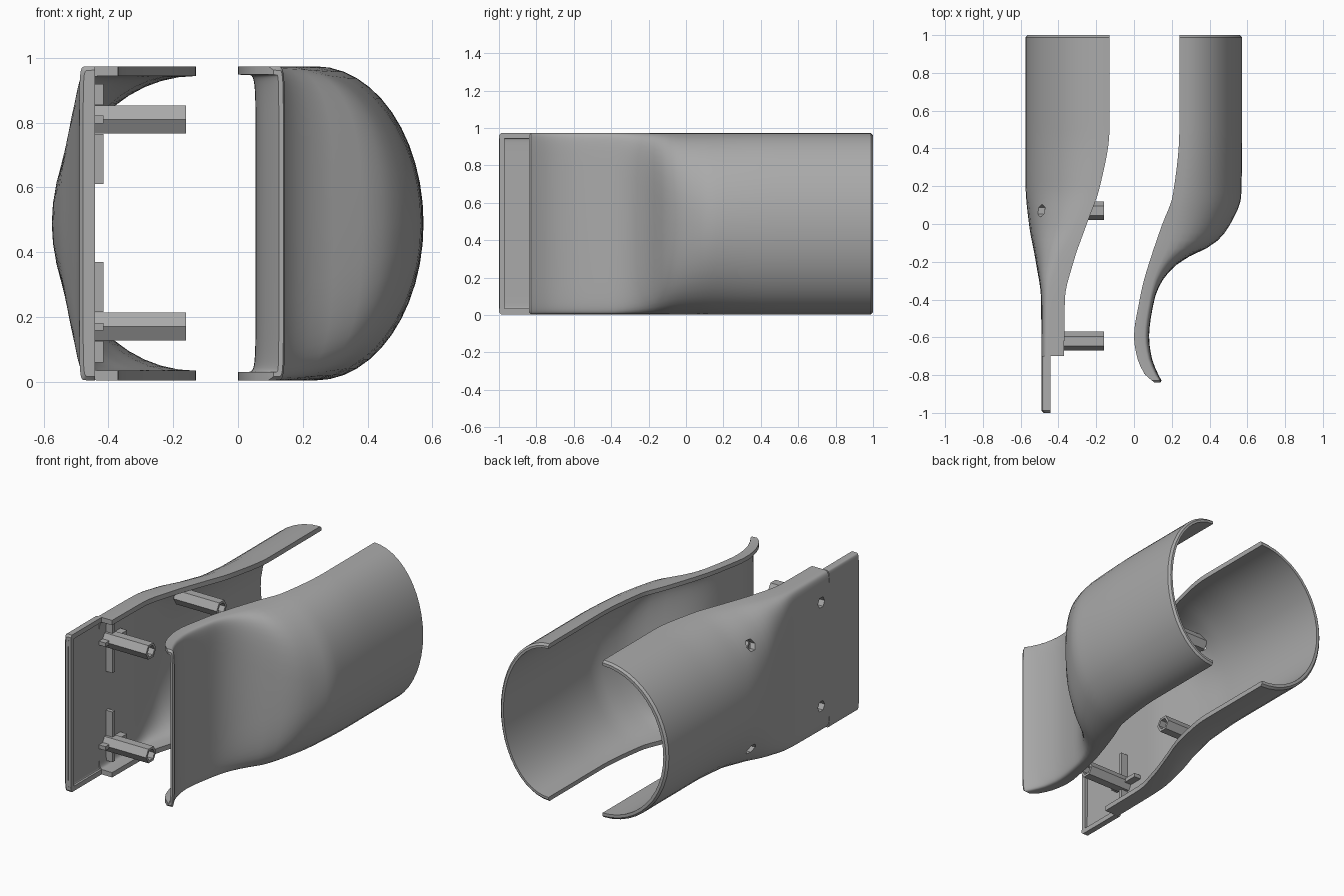
import bpy, bmesh
from math import sin, cos, pi, copysign
from mathutils import Matrix, Vector

cube = bpy.data.objects.get("Cube")
if cube:
    bpy.data.objects.remove(cube)

grey = bpy.data.materials.new("plain_grey")
grey.use_nodes = True
GREY = (0.4, 0.4, 0.4, 1)
grey.diffuse_color = GREY
grey.node_tree.nodes["Principled BSDF"].inputs["Base Color"].default_value = GREY

MID, HALF = 0.489, 0.485   # middle and half of the height


def add_object(name, bm, smooth=True):
    bmesh.ops.recalc_face_normals(bm, faces=bm.faces)
    mesh = bpy.data.meshes.new(name)
    bm.to_mesh(mesh)
    bm.free()
    mesh.materials.append(grey)
    ob = bpy.data.objects.new(name, mesh)
    bpy.context.collection.objects.link(ob)
    if smooth:
        bpy.ops.object.select_all(action='DESELECT')
        ob.select_set(True)
        bpy.context.view_layer.objects.active = ob
        bpy.ops.object.shade_smooth_by_angle(angle=0.6)
    return ob


def ease(rows, y):
    """Smooth interpolation of station rows (y, edge, outer, squareness)."""
    i = max(k for k in range(len(rows) - 1) if rows[k][0] <= y + 1e-6)
    a, b = rows[i], rows[i + 1]
    step = b[0] - a[0]
    t = (y - a[0]) / step

    def slope(k, c):
        if k == 0 or k == len(rows) - 1:
            j = min(k, len(rows) - 2)
            return (rows[j + 1][c] - rows[j][c]) / (rows[j + 1][0] - rows[j][0])
        p = (rows[k][c] - rows[k - 1][c]) / (rows[k][0] - rows[k - 1][0])
        q = (rows[k + 1][c] - rows[k][c]) / (rows[k + 1][0] - rows[k][0])
        return 0 if p * q <= 0 else 2 * p * q / (p + q)

    return [a[c] * (1 + 2 * t) * (1 - t) ** 2 + b[c] * t * t * (3 - 2 * t)
            + step * t * (1 - t) * ((1 - t) * slope(i, c) - t * slope(i + 1, c))
            for c in (1, 2, 3)]


def half_round(edge, outer, half, power, y, count=24):
    """Half of a rounded section, from the lower edge to the upper edge."""
    pts = []
    for k in range(count + 1):
        a = pi * k / count - pi / 2
        depth = max(cos(a), 0) ** (2 / power)
        rise = copysign(abs(sin(a)) ** (2 / power), sin(a))
        pts.append(Vector((edge + (outer - edge) * depth, y, MID + half * rise)))
    return pts


def shell(name, rows, thick, round_ends, count=44):
    bm = bmesh.new()
    y0, y1 = rows[0][0], rows[-1][0]
    ys = [y0 + (y1 - y0) * k / count for k in range(count + 1)]
    ys += [y0 + 0.012, y1 - 0.012]
    loops = []
    for y in sorted(ys):
        edge, outer, power = ease(rows, y)
        side = copysign(1, outer - edge)
        inset = 0.012 if (y == ys[0] and round_ends[0]) or (y == ys[count] and round_ends[1]) else 0
        skin = half_round(edge, outer - side * inset, HALF - inset, power, y)
        lining = half_round(edge, outer - side * thick, HALF - thick, power, y)
        loops.append([bm.verts.new(p) for p in skin + lining[::-1]])
    n = len(loops[0])
    for a, b in zip(loops, loops[1:]):
        for k in range(n):
            bm.faces.new((a[k], a[(k + 1) % n], b[(k + 1) % n], b[k]))
    for ring in (loops[0], loops[-1]):
        for k in range(n // 2 - 1):
            bm.faces.new((ring[k], ring[k + 1], ring[n - 2 - k], ring[n - 1 - k]))
    return add_object(name, bm)


def box(name, low, high):
    bm = bmesh.new()
    bmesh.ops.create_cube(bm, size=1)
    low, high = Vector(low), Vector(high)
    for v in bm.verts:
        v.co = (low + high) / 2 + Vector(a * b for a, b in zip(v.co, high - low))
    return add_object(name, bm, False)


def tube(name, x0, x1, y, z, outer, inner=None):
    """Hexagonal bar along x, hollow when an inner radius is given."""
    bm = bmesh.new()
    radii = [(outer, x0), (outer, x1)] + ([(inner, x1), (inner, x0)] if inner else [])
    rings = [[bm.verts.new((x, y + r * cos(k * pi / 3), z + r * sin(k * pi / 3)))
              for k in range(6)] for r, x in radii]
    pairs = list(zip(rings, rings[1:]))
    if inner:
        pairs.append((rings[-1], rings[0]))
    else:
        bm.faces.new(rings[0])
        bm.faces.new(rings[1])
    for a, b in pairs:
        for k in range(6):
            bm.faces.new((a[k], a[(k + 1) % 6], b[(k + 1) % 6], b[k]))
    return add_object(name, bm, False)


# Left cover: deep round barrel narrowing to a flat, flared grip
shell("left_cover", [
    (-0.84, 0.11, 0.152, 10), (-0.8, 0.06, 0.13, 10), (-0.7, 0.015, 0.092, 10),
    (-0.6, 0.0, 0.08, 10), (-0.4, 0.03, 0.108, 9), (-0.3, 0.052, 0.15, 6),
    (-0.2, 0.082, 0.245, 4), (-0.1, 0.115, 0.43, 2.7), (0.0, 0.15, 0.51, 2.3),
    (0.15, 0.205, 0.568, 2), (0.5, 0.24, 0.573, 2), (1, 0.24, 0.573, 2)],
    0.026, (True, True))

# Right cover: round barrel easing into a flat base
right = shell("right_cover", [
    (-0.7, -0.37, -0.49, 12), (-0.4, -0.366, -0.492, 10), (-0.2, -0.32, -0.52, 4.5),
    (0.0, -0.25, -0.556, 2.4), (0.2, -0.18, -0.574, 2), (0.5, -0.13, -0.575, 2),
    (1, -0.13, -0.575, 2)], 0.03, (False, True))

# Shallow tray in front of the right cover, with its end wall
plate = shell("front_tray", [(-1, -0.442, -0.49, 12), (-0.7, -0.442, -0.49, 12)],
              0.03, (True, False), 6)
box("tray_end_wall", (-0.475, -0.998, 0.025), (-0.442, -0.97, 0.953))

# Hollow screw posts, the holes behind them and their cross ribs
for place, y, base in (("front", -0.62, -0.47), ("rear", 0.07, -0.455)):
    for level, z, turn in (("lower", 0.17, 1), ("upper", 0.81, -1)):
        name = place + "_" + level
        tube(name + "_post", base, -0.16, y, z, 0.05, 0.034)
        cutter = tube(name + "_hole_cutter", -0.7, -0.3, y, z, 0.034)
        cutter.hide_render = True
        cutter.hide_set(True)
        cut = right.modifiers.new(name + "_hole", 'BOOLEAN')
        cut.object = cutter
        cut.solver = 'EXACT'
        if place == "front":
            for part, reach in (("outer", -0.11), ("inner", 0.2)):
                ends = sorted((z + turn * 0.045 * copysign(1, reach), z + turn * reach))
                box(name + "_rib_" + part, (-0.47, y - 0.012, ends[0]), (-0.415, y + 0.012, ends[1]))
            box(name + "_rib_back", (-0.47, y + 0.04, z - 0.012), (-0.415, y + 0.13, z + 0.012))
            box(name + "_rib_front", (-0.47, y - 0.08, z - 0.012), (-0.415, y - 0.04, z + 0.012))
